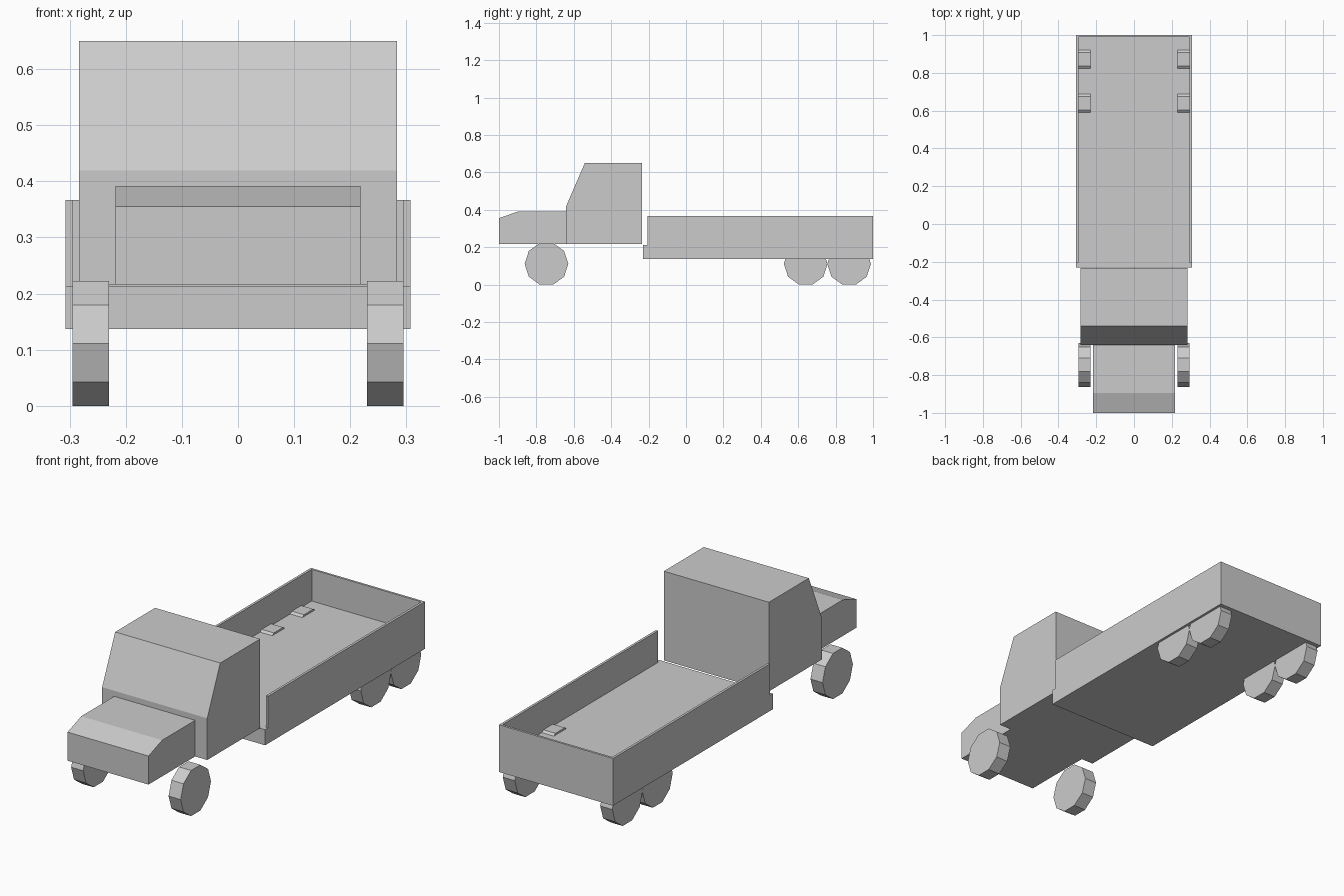
import bpy, bmesh, math

if "Cube" in bpy.data.objects:
    bpy.data.objects.remove(bpy.data.objects["Cube"])


def prism(name, profile, lo, hi, axis='X'):
    """Extrude a closed profile: (y, z) along X, or (x, y) along Z."""
    bm = bmesh.new()
    verts = [bm.verts.new((lo, a, b) if axis == 'X' else (a, b, lo)) for a, b in profile]
    face = bm.faces.new(verts)
    new = bmesh.ops.extrude_face_region(bm, geom=[face])['geom']
    shift = (hi - lo, 0, 0) if axis == 'X' else (0, 0, hi - lo)
    bmesh.ops.translate(bm, vec=shift, verts=[g for g in new if isinstance(g, bmesh.types.BMVert)])
    bmesh.ops.recalc_face_normals(bm, faces=bm.faces)
    mesh = bpy.data.meshes.new(name)
    bm.to_mesh(mesh)
    bm.free()
    obj = bpy.data.objects.new(name, mesh)
    bpy.context.collection.objects.link(obj)
    return obj


# Hood with sloped nose
prism("hood", [(-1, 0.216), (-0.641, 0.216), (-0.641, 0.392), (-0.895, 0.392), (-1, 0.355)],
      -0.218, 0.218)

# Cab with slanted windscreen
prism("cab", [(-0.641, 0.216), (-0.234, 0.216), (-0.234, 0.65), (-0.541, 0.65), (-0.641, 0.419)],
      -0.283, 0.283)

# Load bed floor
W = 0.307
prism("bed_floor", [(-W, -0.23), (W, -0.23), (W, 1), (-W, 1)], 0.137, 0.213, 'Z')

# Thin side and tail walls, open towards the cab
I = 0.295
prism("bed_walls", [(-W, -0.207), (-I, -0.207), (-I, 0.989), (I, 0.989),
                    (I, -0.207), (W, -0.207), (W, 1), (-W, 1)], 0.213, 0.367, 'Z')

# Ten-sided wheels, flat side down, mirrored across the truck
APOTHEM = 0.111
R = APOTHEM / math.cos(math.pi / 10)
for name, y in (("front_wheels", -0.746), ("middle_wheels", 0.64), ("rear_wheels", 0.872)):
    ring = [(y + R * math.cos(i * math.pi / 5), APOTHEM + R * math.sin(i * math.pi / 5))
            for i in range(10)]
    wheel = prism(name, ring, 0.23, 0.295)
    wheel.modifiers.new("mirror", 'MIRROR')
